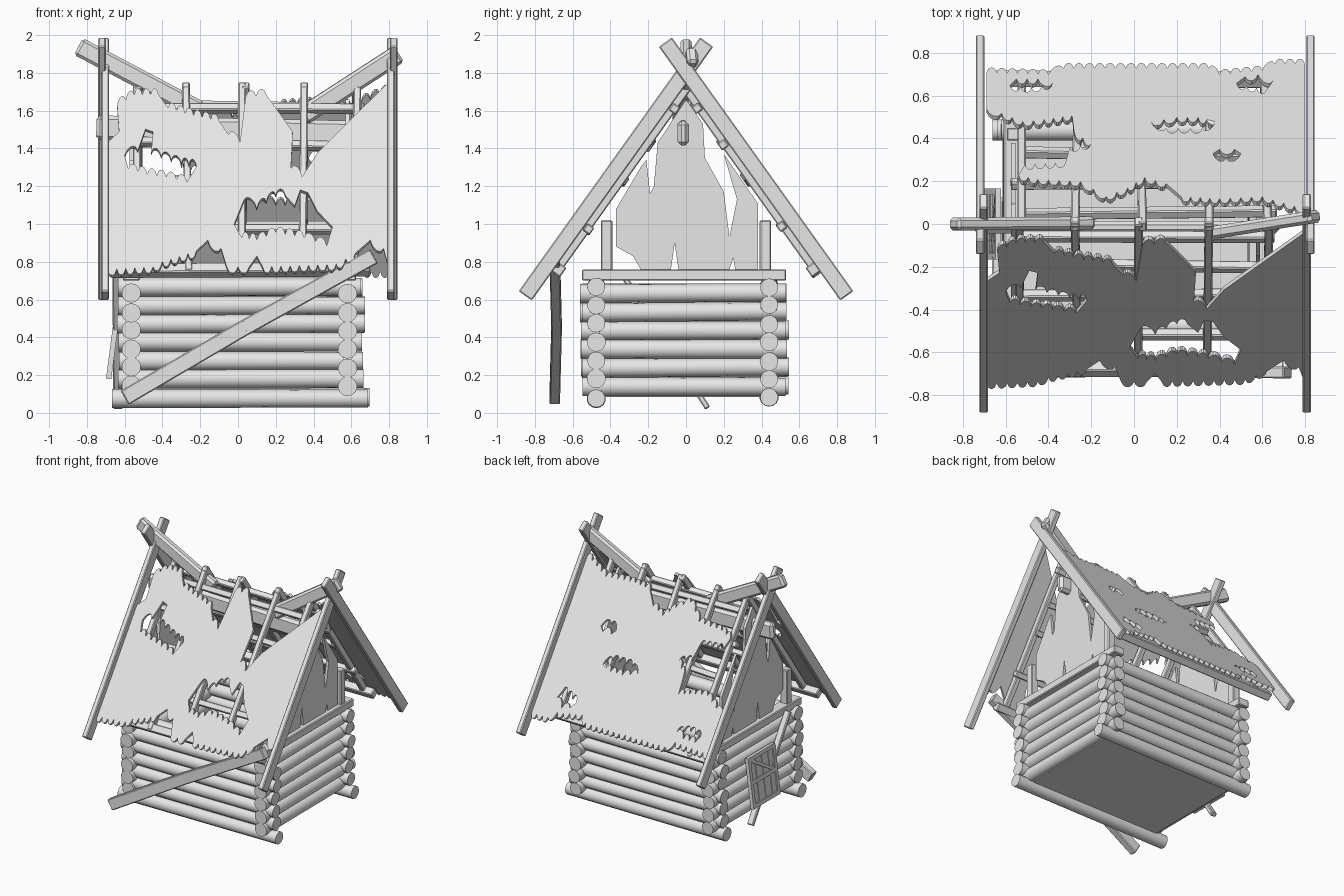
import bpy, bmesh, math, random
from mathutils import Vector, Matrix

random.seed(4)
if "Cube" in bpy.data.objects:
    bpy.data.objects.remove(bpy.data.objects["Cube"])

timber = bpy.data.materials.new("pale_timber")
timber.use_nodes = True
GREY = (0.8, 0.8, 0.8, 1)
timber.diffuse_color = GREY
timber.node_tree.nodes["Principled BSDF"].inputs["Base Color"].default_value = GREY

APEX, SLOPE = 1.79, 1.4
COS = 1 / math.hypot(1, SLOPE)


def finish(name, bm):
    bmesh.ops.recalc_face_normals(bm, faces=bm.faces)
    mesh = bpy.data.meshes.new(name)
    bm.to_mesh(mesh)
    bm.free()
    mesh.materials.append(timber)
    ob = bpy.data.objects.new(name, mesh)
    bpy.context.collection.objects.link(ob)
    return ob


def frame(p, q, up):
    """Matrix with local z along p-q, local y near the up direction."""
    p, q = Vector(p), Vector(q)
    z = (q - p).normalized()
    x = Vector(up).cross(z).normalized()
    y = z.cross(x)
    m = Matrix((x, y, z)).transposed().to_4x4()
    m.translation = (p + q) / 2
    return m, (q - p).length


def beam(name, p, q, w, h, up=(0, 0, 1), bevel=0.006):
    m, length = frame(p, q, up)
    bm = bmesh.new()
    bmesh.ops.create_cube(bm, size=1, matrix=m @ Matrix.Diagonal((w, h, length, 1)))
    ob = finish(name, bm)
    if bevel:
        mod = ob.modifiers.new("worn_edges", "BEVEL")
        mod.width = bevel
    return ob


logs = []


def log(name, p, q, r):
    m, length = frame(p, q, (0, 0, 1))
    bm = bmesh.new()
    bmesh.ops.create_cone(bm, cap_ends=True, segments=14, radius1=r,
                          radius2=r * random.uniform(0.92, 1), depth=length, matrix=m)
    logs.append(finish(name, bm))


def panel(name, loops, place, thickness):
    """Flat sheet with holes, filled in 2D and then placed in space."""
    bm = bmesh.new()
    edges = []
    for loop in loops:
        vs = [bm.verts.new((a, b, 0)) for a, b in loop]
        edges += [bm.edges.new((vs[i - 1], vs[i])) for i in range(len(vs))]
    bmesh.ops.triangle_fill(bm, use_beauty=True, edges=edges, normal=(0, 0, 1))
    for v in bm.verts:
        v.co = place(v.co.x, v.co.y)
    ob = finish(name, bm)
    mod = ob.modifiers.new("thickness", "SOLIDIFY")
    mod.thickness = thickness
    mod.offset = 0
    return ob


# Log walls with crossing corners
def j(a=0.012):
    return random.uniform(-a, a)


for i in range(7):
    z = 0.08 + 0.098 * i
    for side, y in (("front", -0.475), ("back", 0.44)):
        grow = 0.03 if i == 0 else 0
        log(f"{side}_wall_log", (-0.63 - grow + j(), y, z + j(0.005)),
            (0.66 + grow + j(), y, z + j(0.005)), 0.051)
    if i < 6:
        for side, x in (("left", 0.58), ("right", -0.565)):
            log(f"{side}_wall_log", (x, -0.55 + j(), z + 0.062 + j(0.005)),
                (x, 0.535 + j(), z + 0.062 + j(0.005)), 0.051)
beam("floor", (-0.56, 0, 0.1), (0.57, 0, 0.1), 0.9, 0.03, bevel=0)


# Gable ends: sill, posts and cracked boards
GABLE = [(-24, 76), (-28, 83), (-37, 88), (-37, 108), (-24, 130), (-21, 134), (-19, 116),
         (-17, 120), (-15, 143), (0, 166), (9, 153), (10, 135), (20, 117), (23, 93), (27, 113),
         (20, 137), (38, 111), (38, 76), (26, 76), (25, 82), (23, 76), (-4, 76), (-6, 90), (-8, 76)]
GABLE = [(a / 100, b / 100) for a, b in GABLE]
for side, x in (("left", 0.58), ("right", -0.565)):
    beam(f"{side}_gable_sill", (x, -0.55, 0.73), (x, 0.53, 0.73), 0.09, 0.06)
    panel(f"{side}_gable_boards", [GABLE], lambda a, b, x=x: (x, a, b), 0.02)
    for y in (-0.42, 0.42):
        beam(f"{side}_gable_post", (x, y, 0.74), (x, y, 1.02), 0.06, 0.06, up=(0, 1, 0))
beam("upper_tie_beam", (-0.75, -0.015, 1.51), (0.68, -0.015, 1.48), 0.06, 0.13, bevel=0.02)


# Roof sheets, with ragged shingle edges
def ragged(points, hole=False):
    out = []
    points = [(a / 100, b / 100) for a, b in points]
    for p, q in zip(points, points[1:] + points[:1]):
        dx, dv = q[0] - p[0], q[1] - p[1]
        if abs(dx) < 0.045 or abs(dx) < 1.6 * abs(dv):
            out.append(p)
            continue
        teeth = max(1, round(abs(dx) / 0.05))
        eave = not hole and min(p[1], q[1]) > 0.6
        size = 0.024 if eave else -0.024
        for k in range(teeth * 6):
            t = k / (teeth * 6)
            bump = abs(math.sin(math.pi * t * teeth)) ** 0.6
            out.append((p[0] + dx * t, p[1] + dv * t + size * bump))
    return out


FRONT = [(-69, 26), (-63, 22), (-64, 12), (-55, 8), (-42, 8), (-37, 13), (-28, 15), (-10, 18),
         (-5, 23), (1, 26), (4, 9), (15, 8), (21, 14), (29, 22), (28, 36), (34, 39), (42, 30),
         (80, 3), (80, 74), (77, 66), (70, 63), (62, 68), (52, 72), (13, 73), (10, 69), (6, 73),
         (-6, 73), (-9, 66), (-16, 63), (-22, 67), (-40, 71), (-45, 73), (-69, 74)]
FRONT_HOLES = [
    [(-60, 31), (-53, 29), (-49, 21), (-45, 22), (-46, 30), (-30, 34), (-22, 35), (-27, 41),
     (-38, 39), (-48, 38), (-58, 36)],
    [(-2, 57), (3, 48), (10, 51), (20, 46), (25, 46), (30, 50), (33, 44), (37, 45), (42, 52),
     (50, 58), (47, 65), (35, 62), (20, 60), (10, 63), (2, 62)]]
BACK = [(80, 6), (70, 9), (60, 12), (40, 11), (22, 12), (15, 18), (5, 21), (-3, 16), (-13, 12),
        (-25, 19), (-45, 20), (-54, 22), (-51, 27), (-32, 28), (-30, 35), (-20, 37), (-28, 42),
        (-29, 50), (-42, 48), (-52, 47), (-62, 51), (-69, 53), (-69, 70), (-40, 69), (-33, 72),
        (35, 72), (40, 69), (60, 71), (66, 74), (80, 74)]
BACK_HOLES = [
    [(-58, 64), (-48, 63), (-38, 65), (-45, 67), (-55, 67)],
    [(48, 65), (62, 62), (65, 66), (58, 69), (52, 68)],
    [(8, 47), (18, 48), (21, 55), (27, 55), (29, 49), (38, 48), (35, 45), (15, 45)],
    [(37, 32), (43, 30), (50, 32), (47, 34), (40, 34)]]
BACK_HOLES[2] = [(8, 47), (20, 49), (30, 49), (38, 47), (32, 44), (15, 44)]


def on_roof(x, v, side, depth=0.0):
    """Point on a roof slope, v out from the ridge, sunk by depth."""
    return Vector((x, side * (v - depth * SLOPE * COS), APEX - SLOPE * v - depth * COS))


for name, side, outline, holes in (("front", -1, FRONT, FRONT_HOLES), ("back", 1, BACK, BACK_HOLES)):
    loops = [ragged(outline)] + [ragged(h, True) for h in holes]
    panel(f"{name}_roof_sheet", loops, lambda x, v, s=side: on_roof(x, v, s), 0.022)
    normal = (0, side * SLOPE, 1)
    # Rafters and battens below the sheet
    for x in (-0.53, -0.27, 0.03, 0.34, 0.62):
        beam(f"{name}_rafter", on_roof(x + j(), 0.02, side, 0.042),
             on_roof(x + j(), 0.73, side, 0.042), 0.04, 0.05, normal)
    for v in (0.1, 0.24, 0.37, 0.56):
        beam(f"{name}_batten", on_roof(-0.55 + j(0.03), v + j(), side, 0.055),
             on_roof(0.64 + j(0.03), v + j(), side, 0.055), 0.045, 0.045, normal)
    beam(f"{name}_eave_purlin", on_roof(-0.67, 0.72, side, 0.05),
         on_roof(0.7, 0.715, side, 0.05), 0.06, 0.06, normal)
    # Crossed barge boards at both ends
    for x in (-0.703, 0.808):
        x += 0.017 * (1 if x > 0 else -1) * (side > 0)
        beam(f"{name}_barge_board", (x, side * 0.851, 0.62), (x, -side * 0.109, 1.963),
             0.04, 0.085, normal)

# Snapped ridge pole
beam("ridge_pole_right", (-0.845, 0, 1.94), (-0.2, 0.005, 1.6), 0.06, 0.1, bevel=0.015)
beam("ridge_pole_left", (0.85, 0.035, 1.9), (0.34, -0.045, 1.57), 0.06, 0.1, bevel=0.015)

# Fallen timber across the front
beam("fallen_timber", (-0.6, -0.695, 0.08), (0.05, -0.685, 0.46), 0.055, 0.085)
beam("fallen_timber_top", (0.03, -0.685, 0.448), (0.72, -0.695, 0.83), 0.055, 0.085)

# Old door and a pole leaning on the right wall
foot, head = Vector((-0.685, 0, 0.18)), Vector((-0.635, 0, 0.56))


def on_door(y, t):
    p = foot.lerp(head, t)
    return (p.x, y, p.z)


out = (-1, 0, 0.13)
for k in range(4):
    y = -0.12 + 0.08 * k
    beam("door_plank", on_door(y, 0.02), on_door(y, 0.98), 0.074, 0.012, out, 0)
for y in (-0.15, 0.15):
    beam("door_stile", on_door(y, 0), on_door(y, 1), 0.03, 0.028, out, 0)
for t in (0.04, 0.5, 0.96):
    beam("door_rail", on_door(-0.15, t), on_door(0.15, t), 0.03, 0.028, out, 0)
beam("door_brace", on_door(-0.14, 0.5), on_door(0.14, 0.95), 0.025, 0.026, out, 0)
beam("leaning_pole", (-0.635, 0.115, 0.025), (-0.64, -0.34, 0.74), 0.03, 0.05, (1, 0, 0))

# Smooth the round logs, keeping the cut ends sharp
bpy.ops.object.select_all(action="DESELECT")
for ob in logs:
    ob.select_set(True)
bpy.context.view_layer.objects.active = logs[0]
bpy.ops.object.shade_smooth_by_angle(angle=math.radians(40))
